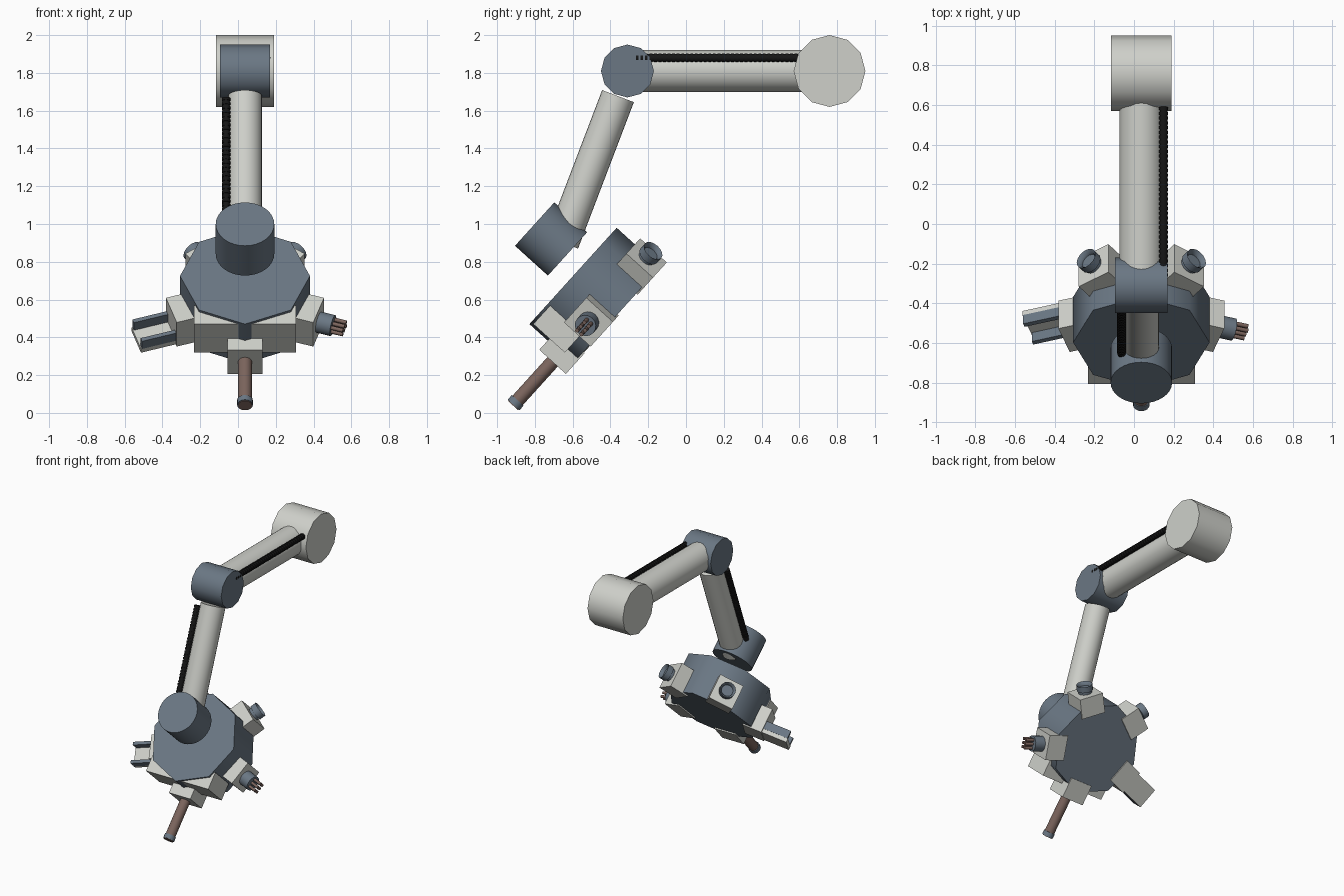
import bpy, bmesh
from math import radians
from mathutils import Matrix, Vector

cube = bpy.data.objects.get("Cube")
if cube:
    bpy.data.objects.remove(cube, do_unlink=True)


def material(name, r, g, b):
    m = bpy.data.materials.new(name)
    m.use_nodes = True
    m.diffuse_color = (r, g, b, 1)
    m.node_tree.nodes["Principled BSDF"].inputs["Base Color"].default_value = (r, g, b, 1)
    return m


WHITE = material("off_white", 0.62, 0.63, 0.59)
STEEL = material("blue_steel", 0.145, 0.185, 0.23)
BLACK = material("rubber_black", 0.008, 0.008, 0.008)
BROWN = material("copper_brown", 0.2, 0.13, 0.11)

CX = 0.037  # the arm's centre plane


def finish(name, bm, mat, frame, angle=50):
    mesh = bpy.data.meshes.new(name)
    bm.to_mesh(mesh)
    bm.free()
    mesh.materials.append(mat)
    for p in mesh.polygons:
        p.use_smooth = True
    mesh.set_sharp_from_angle(angle=radians(angle))
    obj = bpy.data.objects.new(name, mesh)
    obj.matrix_world = frame
    bpy.context.scene.collection.objects.link(obj)
    return obj


def rod(name, a, b, radius, mat, sides=24, frame=Matrix(), bore=0):
    """Cylinder from a to b in a frame, with an optional recess in the far end."""
    a, b = Vector(a), Vector(b)
    axis = b - a
    bm = bmesh.new()
    bmesh.ops.create_cone(bm, cap_ends=True, segments=sides, radius1=radius, radius2=radius,
                          depth=axis.length)
    if bore:
        cap = max(bm.faces, key=lambda f: f.normal.z)
        bmesh.ops.inset_region(bm, faces=[cap], thickness=bore)
        bmesh.ops.translate(bm, verts=cap.verts, vec=(0, 0, -bore))
        wall = bmesh.ops.inset_region(bm, faces=[cap], thickness=0.002)
        bmesh.ops.translate(bm, verts=cap.verts, vec=(0, 0, -bore))
    place = Matrix.Translation((a + b) / 2) @ axis.to_track_quat('Z', 'Y').to_matrix().to_4x4()
    return finish(name, bm, mat, frame @ place)


def box(name, low, high, mat, frame):
    low, high = Vector(low), Vector(high)
    bm = bmesh.new()
    bmesh.ops.create_cube(bm, size=1)
    bmesh.ops.scale(bm, verts=bm.verts, vec=high - low)
    bmesh.ops.translate(bm, verts=bm.verts, vec=(low + high) / 2)
    return finish(name, bm, mat, frame)


def hose(name, a, b):
    """Ribbed hose: a plain core with a row of repeated rings."""
    a, b = Vector(a), Vector(b)
    rod(name + "_core", a, b, 0.019, BLACK, 12)
    step, way = 0.024, (b - a).normalized()
    rings = rod(name + "_ribs", a, a + way * step * 0.6, 0.023, BLACK, 12)
    arr = rings.modifiers.new("repeat", 'ARRAY')
    arr.count = int((b - a).length / step)
    arr.use_relative_offset = False
    arr.use_constant_offset = True
    arr.constant_offset_displace = (0, 0, step)


# Shoulder, upper arm and elbow
rod("shoulder_drum", (CX - 0.153, 0.76, 1.81), (CX + 0.153, 0.76, 1.81), 0.19, WHITE, 12)
rod("upper_arm", (CX, 0.7, 1.81), (CX, -0.24, 1.81), 0.11, WHITE)
rod("elbow_joint", (CX - 0.132, -0.31, 1.81), (CX + 0.132, -0.31, 1.81), 0.14, STEEL, 12)
hose("upper_hose", (0.149, -0.265, 1.88), (0.149, 0.6, 1.88))

# Forearm
top = Vector((CX, -0.36, 1.677))
down = Vector((0, -0.356, -0.934))
side = Vector((-0.1, -0.042, 0.016))
rod("forearm", top, top + down * 0.83, 0.09, WHITE)
hose("forearm_hose", top + side + down * 0.03, top + side + down * 0.72)

# Frame of the tool head: x sideways, y up its face, z out of the front face
head = Matrix(((1, 0, 0, CX), (0, 0.671, -0.741, -0.598), (0, 0.741, 0.671, 0.725), (0, 0, 0, 1)))

# Wrist and tool drum
rod("wrist", (0, 0.067, 0.1), (0, 0.067, 0.335), 0.155, STEEL, 32, head)
rod("tool_drum", (0, 0, -0.311), (0, 0, 0), 0.344, STEEL, 8, head)
box("front_housing", (-0.27, -0.33, -0.24), (0.27, -0.198, -0.015), WHITE, head)


def tool_frame(turn):
    """Frame of one tool station: x points outward from the drum."""
    frame = head @ Matrix.Rotation(radians(turn), 4, 'Z') @ Matrix.Translation((0, 0, -0.225))
    box("tool_mount", (0.26, -0.0925, -0.095), (0.41, 0.0925, 0.095), WHITE, frame)
    return frame


# Five stations evenly spaced around the drum
drill, probe, lens_left, lens_right, gripper = [tool_frame(-90 + 72 * i) for i in range(5)]

# Drill
rod("drill_shaft", (0.4, 0, 0), (0.722, 0, 0), 0.037, BROWN, 16, drill)
rod("drill_collar", (0.685, 0, 0), (0.718, 0, 0), 0.042, STEEL, 16, drill)

# Probe with a cluster of pins
rod("probe_body", (0.4, 0, 0), (0.49, 0, 0), 0.057, STEEL, 16, probe)
for y in (-0.03, 0, 0.03):
    for z in (-0.015, 0.015):
        rod("probe_pin", (0.48, y, z), (0.555, y, z), 0.011, BROWN, 8, probe)

# Lenses
for frame in (lens_left, lens_right):
    rod("lens_neck", (0.4, 0, 0), (0.44, 0, 0), 0.048, STEEL, 16, frame)
    rod("lens_tube", (0.43, 0, 0), (0.475, 0, 0), 0.058, STEEL, 16, frame, bore=0.014)

# Gripper: back plate with two rails
box("gripper_plate", (0.4, -0.08, -0.09), (0.605, 0.08, -0.06), WHITE, gripper)
for s in (-1, 1):
    box("gripper_rail", (0.4, s * 0.07 - 0.012, -0.06), (0.6, s * 0.07 + 0.012, 0), STEEL, gripper)
